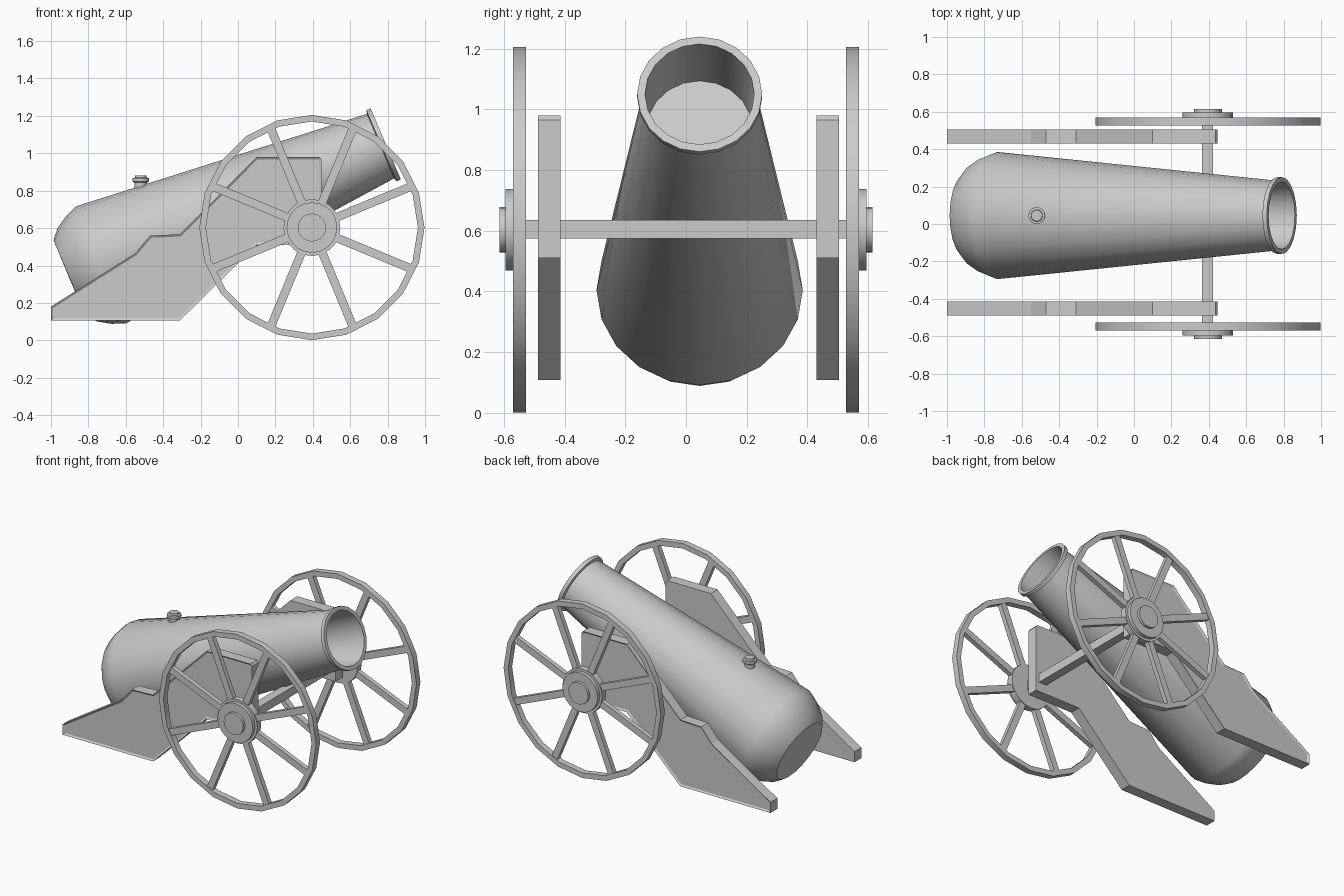
import bpy, bmesh
from math import sin, cos, pi, radians
from mathutils import Matrix, Vector

if "Cube" in bpy.data.objects:
    bpy.data.objects.remove(bpy.data.objects["Cube"])


def finish(name, bm, smooth=None):
    bmesh.ops.recalc_face_normals(bm, faces=bm.faces)
    me = bpy.data.meshes.new(name)
    bm.to_mesh(me)
    bm.free()
    ob = bpy.data.objects.new(name, me)
    bpy.context.collection.objects.link(ob)
    if smooth:
        bpy.ops.object.select_all(action='DESELECT')
        ob.select_set(True)
        bpy.context.view_layer.objects.active = ob
        bpy.ops.object.shade_smooth_by_angle(angle=radians(smooth))
    return ob


def lathe(bm, profile, sides, matrix, closed=False):
    """Revolve (height, radius) points around local z."""
    rings = []
    for h, r in profile:
        if r == 0:
            rings.append([bm.verts.new(matrix @ Vector((0, 0, h)))])
        else:
            rings.append([bm.verts.new(matrix @ Vector((r * cos(2 * pi * i / sides),
                                                        r * sin(2 * pi * i / sides), h)))
                          for i in range(sides)])
    pairs = list(zip(rings, rings[1:]))
    if closed:
        pairs.append((rings[-1], rings[0]))
    for a, b in pairs:
        for i in range(sides):
            j = (i + 1) % sides
            if len(a) == 1:
                bm.faces.new((a[0], b[i], b[j]))
            elif len(b) == 1:
                bm.faces.new((a[i], a[j], b[0]))
            else:
                bm.faces.new((a[i], a[j], b[j], b[i]))


def box(bm, size, matrix):
    bmesh.ops.create_cube(bm, size=1, matrix=matrix @ Matrix.Diagonal((*size, 1)))


# Barrel with hollow muzzle, lip and rounded breech
bm = bmesh.new()
tilt = (Matrix.Translation((0.79, 0.045, 1.05))
        @ Matrix.Rotation(radians(90 - 23), 4, 'Y'))
lathe(bm, [(-0.30, 0), (-0.30, 0.175), (0, 0.18), (0, 0.206), (-0.025, 0.206),
           (-0.03, 0.187), (-1.653, 0.34), (-1.724, 0.313), (-1.793, 0.27),
           (-1.836, 0.22), (-1.838, 0)], 20, tilt)
finish("barrel", bm, 35)

# Vent on top of the barrel
bm = bmesh.new()
lathe(bm, [(0.76, 0), (0.76, 0.034), (0.843, 0.034), (0.85, 0.045), (0.868, 0.045),
           (0.870, 0.032), (0.882, 0.030), (0.882, 0)], 16,
      Matrix.Translation((-0.52, 0.045, 0)))
finish("vent", bm, 35)

# Carriage cheeks with a shallow recessed outer panel
outline = [(-1, 0.107), (-0.31, 0.107), (0.10, 0.51), (0.447, 0.51), (0.447, 0.965),
           (0.435, 0.98), (0.10, 0.98), (-0.31, 0.567), (-0.47, 0.56),
           (-0.55, 0.465), (-1, 0.18)]
for name, inner, outer in (("front_cheek", -0.414, -0.488), ("back_cheek", 0.43, 0.505)):
    bm = bmesh.new()
    a = [bm.verts.new((x, inner, z)) for x, z in outline]
    b = [bm.verts.new((x, outer, z)) for x, z in outline]
    bm.faces.new(a)
    panel = bm.faces.new(b)
    for i in range(len(a)):
        j = (i + 1) % len(a)
        bm.faces.new((a[i], a[j], b[j], b[i]))
    bmesh.ops.recalc_face_normals(bm, faces=bm.faces)
    bmesh.ops.inset_region(bm, faces=[panel], thickness=0.012, depth=-0.008,
                           use_even_offset=True)
    finish(name, bm)

# Axle
bm = bmesh.new()
box(bm, (0.06, 1.1, 0.06), Matrix.Translation((0.393, 0, 0.605)))
finish("axle", bm)

# Wheels: rim, eight spokes, stepped hub
for name, side in (("front_wheel", 1), ("back_wheel", -1)):
    # local +z points outward from the carriage
    base = Matrix.Translation((0.395, 0, 0.603)) @ Matrix.Rotation(side * pi / 2, 4, 'X')
    bm = bmesh.new()
    lathe(bm, [(0.527, 0.567), (0.527, 0.602), (0.57, 0.602), (0.57, 0.567)], 20, base, True)
    for k in range(8):
        spin = base @ Matrix.Rotation(radians(22.5 + 45 * k), 4, 'Z')
        box(bm, (0.46, 0.045, 0.032), spin @ Matrix.Translation((0.345, 0, 0.5485)))
    lathe(bm, [(0.527, 0), (0.527, 0.152), (0.57, 0.152), (0.57, 0.135), (0.595, 0.135),
               (0.595, 0.075), (0.614, 0.075), (0.614, 0)], 20, base)
    finish(name, bm, 30)
